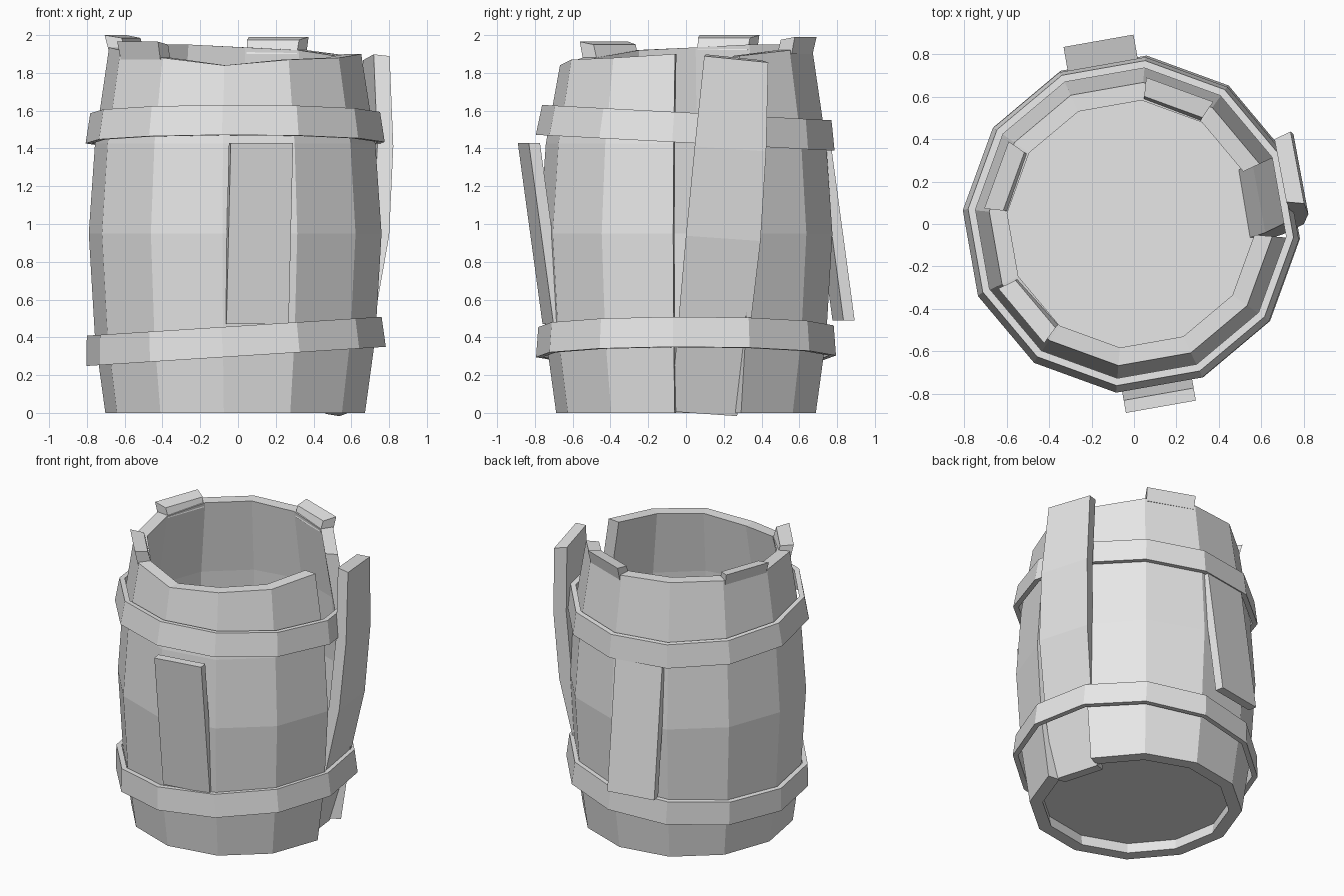
import bpy, bmesh, math
from mathutils import Euler, Matrix, Vector

old = bpy.data.objects.get("Cube")
if old:
    bpy.data.objects.remove(old)

CX = -0.015                 # barrel axis offset
PHASE, STEP = 25, 30        # twelve-sided barrel
# (height fraction, outer radius) from bottom to rim
PROFILE = [(0, 0.69), (0.21, 0.745), (0.5, 0.778), (0.75, 0.745), (1, 0.67)]
WALL = 0.085

grey = bpy.data.materials.new("weathered_grey")
grey.use_nodes = True
grey.diffuse_color = (0.8, 0.8, 0.8, 1)
grey.node_tree.nodes["Principled BSDF"].inputs["Base Color"].default_value = (0.8, 0.8, 0.8, 1)


def finish(name, bm, matrix=None):
    if matrix:
        bm.transform(matrix)
    bmesh.ops.recalc_face_normals(bm, faces=bm.faces)
    mesh = bpy.data.meshes.new(name)
    bm.to_mesh(mesh)
    bm.free()
    mesh.materials.append(grey)
    obj = bpy.data.objects.new(name, mesh)
    bpy.context.collection.objects.link(obj)
    return obj


def loft(name, columns, closed=False, matrix=None):
    """Sweep (radius, z) cross-sections around the axis; columns = [(angle, section)]."""
    bm = bmesh.new()
    rings = []
    for angle, section in columns:
        a = math.radians(angle)
        rings.append([bm.verts.new((r * math.cos(a) + CX, r * math.sin(a), z)) for r, z in section])
    pairs = list(zip(rings, rings[1:]))
    if closed:
        pairs.append((rings[-1], rings[0]))
    else:
        bm.faces.new(rings[0])
        bm.faces.new(rings[-1])
    for p, q in pairs:
        for i in range(len(p)):
            j = (i + 1) % len(p)
            bm.faces.new((p[i], p[j], q[j], q[i]))
    return finish(name, bm, matrix)


def wall_section(top):
    # inner side follows the outer bulge
    outer = [(r, top if t == 1 else t * 1.9) for t, r in PROFILE]
    inner = [(r - WALL, z) for r, z in reversed(outer)]
    return outer + inner


# Barrel wall, open where one stave has sprung loose
rim = [1.89, 1.92, 1.935, 1.95, 1.95, 1.935, 1.92, 1.88, 1.84, 1.87, 1.88, 1.9]
loft("barrel_wall", [(PHASE + STEP * i, wall_section(h)) for i, h in enumerate(rim)])

# Broken stave ends standing above the rim
for label, start, low, high in (("back", 55, 1.9, 1.99), ("left_side", 145, 1.92, 2.0),
                                ("right_side", 205, 1.87, 1.965)):
    section = [(0.674, low), (0.695, high), (0.605, high - 0.015), (0.583, low)]
    loft("stave_end_" + label, [(start + 1, section), (start + 29, section)])

# Loose stave leaning outward and sideways
lean = Matrix.Translation((-0.065, -0.02, 0.08)) @ Euler((-0.092, 0.116, 0)).to_matrix().to_4x4()
loft("loose_stave", [(-5, wall_section(1.9)), (25, wall_section(1.89))], matrix=lean)


# Tilted hoops
def hoop(name, z, r_low, r_high, tilt):
    half, thick = 0.08, 0.035
    section = [(r_low, -half), (r_high, half), (r_high - thick, half), (r_low - thick, -half)]
    m = Matrix.Translation((0, 0, z)) @ Euler(tilt).to_matrix().to_4x4()
    loft(name, [(PHASE + STEP * i, section) for i in range(12)], True, m)


hoop("upper_hoop", 1.51, 0.795, 0.77, (-0.053, 0, 0))
hoop("lower_hoop", 0.38, 0.797, 0.785, (0, -0.064, 0))


# Splinter planks resting against the hoops
def plank(name, angle, r_bottom, r_top, z0, z1, shift):
    a = math.radians(angle)
    n = Vector((math.cos(a), math.sin(a), 0))
    t = Vector((-n.y, n.x, 0))
    bm = bmesh.new()
    bmesh.ops.create_cube(bm, size=1)
    for v in bm.verts:
        side, depth, up = v.co.x * 0.335, (v.co.y - 0.5) * 0.06, v.co.z > 0
        r = (r_top if up else r_bottom) + depth
        v.co = n * r + t * (side + shift) + Vector((CX, 0, z1 if up else z0))
    finish(name, bm)


plank("front_plank", 280, 0.74, 0.873, 0.47, 1.43, -0.01)
plank("back_plank", 100, 0.877, 0.75, 0.49, 1.42, 0)

# Floor, recessed above the bottom edge
bm = bmesh.new()
bmesh.ops.create_cone(bm, cap_ends=True, segments=12, radius1=0.615, radius2=0.625, depth=0.05,
                      matrix=Matrix.Translation((CX, 0, 0.1)) @ Matrix.Rotation(math.radians(PHASE), 4, "Z"))
finish("barrel_floor", bm)
